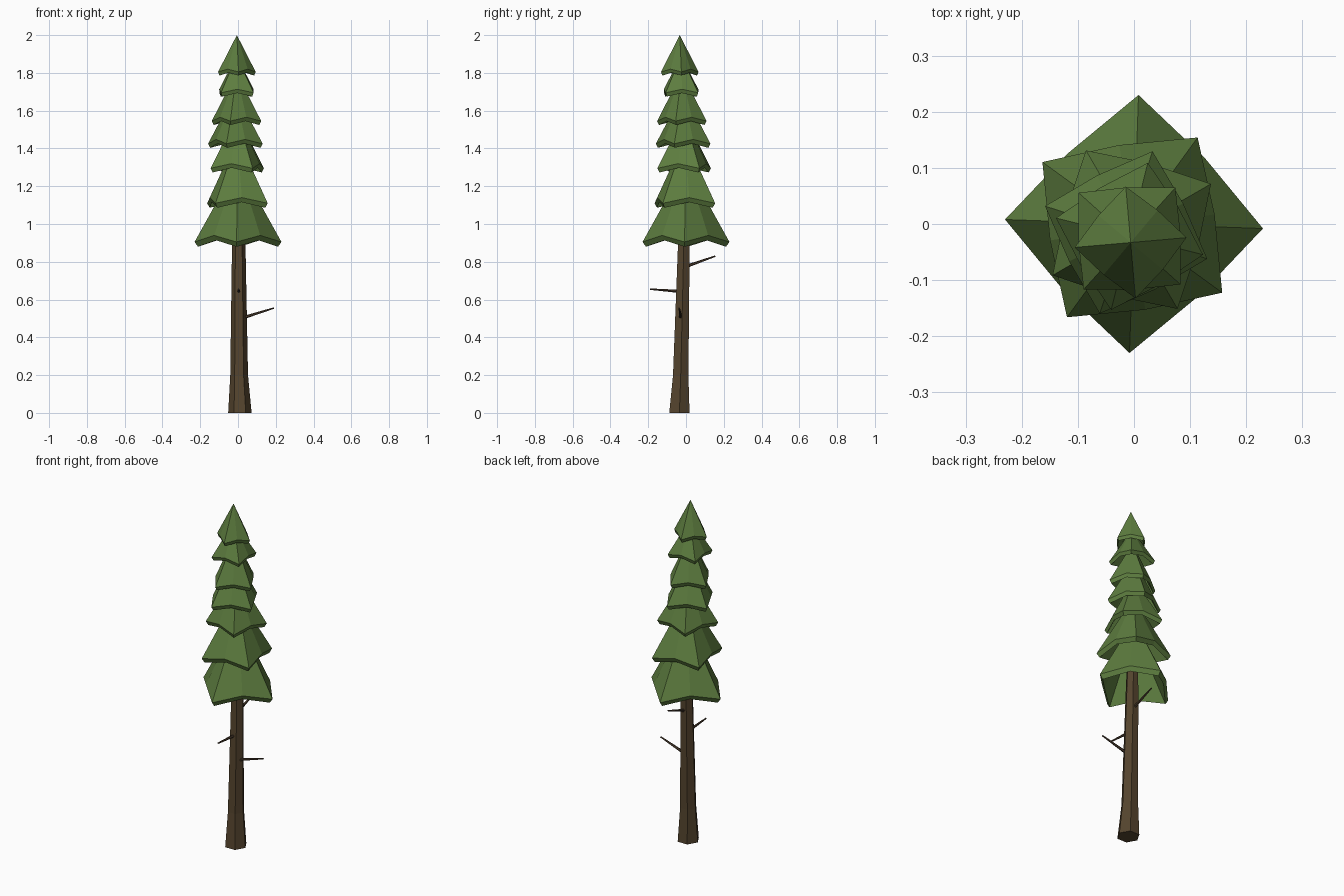
import bpy, bmesh, math
from mathutils import Vector

if "Cube" in bpy.data.objects:
    bpy.data.objects.remove(bpy.data.objects["Cube"])


def material(name, rgb):
    m = bpy.data.materials.new(name)
    m.diffuse_color = (*rgb, 1)
    m.use_nodes = True
    m.node_tree.nodes["Principled BSDF"].inputs["Base Color"].default_value = m.diffuse_color
    return m


GREEN = material("pine green", (0.11, 0.205, 0.05))
BARK = material("bark brown", (0.09, 0.058, 0.027))
TWIG = material("dark twig brown", (0.06, 0.038, 0.022))


def finish(bm, name, mat):
    bmesh.ops.recalc_face_normals(bm, faces=bm.faces)
    me = bpy.data.meshes.new(name)
    bm.to_mesh(me)
    bm.free()
    me.materials.append(mat)
    ob = bpy.data.objects.new(name, me)
    bpy.context.collection.objects.link(ob)
    return ob


def bridge(bm, a, b):
    n = len(a)
    for i in range(n):
        j = (i + 1) % n
        bm.faces.new((a[i], a[j], b[j], b[i]))


def tube(name, stations, sides, mat):
    """Horizontal or tilted rings (centre, radius) joined into a closed tube."""
    bm = bmesh.new()
    axis = Vector(stations[-1][0]) - Vector(stations[0][0])
    flat = abs(axis.normalized().z) < 0.9
    rot = axis.to_track_quat('Z', 'Y') if flat else None
    rings = []
    for c, r in stations:
        ring = []
        for i in range(sides):
            a = 2 * math.pi * i / sides
            p = Vector((r * math.cos(a), r * math.sin(a), 0))
            ring.append(bm.verts.new(Vector(c) + (rot @ p if flat else p)))
        rings.append(ring)
    for a, b in zip(rings, rings[1:]):
        bridge(bm, a, b)
    bm.faces.new(rings[0][::-1])
    bm.faces.new(rings[-1])
    return finish(bm, name, mat)


def tier(name, cx, cy, rim_z, radius, turn, apex_z):
    """Hollow four-pointed skirt: tips droop, valleys sit higher and further in."""
    bm = bmesh.new()
    outer, inner = [], []
    lip = 0.014 + 0.05 * radius
    for i in range(8):
        a = math.radians(turn + 45 * i)
        tip = i % 2 == 0
        r = radius * (1 if tip else 0.75)
        z = rim_z + (0 if tip else 0.15 * radius)
        d = Vector((math.cos(a), math.sin(a), 0))
        outer.append(bm.verts.new(Vector((cx, cy, z)) + d * r))
        inner.append(bm.verts.new(Vector((cx, cy, z - lip)) + d * r * 0.92))
    bridge(bm, outer, inner)
    top = bm.verts.new((cx, cy, apex_z))
    under = bm.verts.new((cx, cy, apex_z - 0.06))
    for i in range(8):
        j = (i + 1) % 8
        bm.faces.new((outer[i], outer[j], top))
        bm.faces.new((inner[j], inner[i], under))
    return finish(bm, name, GREEN)


# Leaning, flared trunk
tube("trunk", [((0.01, -0.035, 0), 0.062), ((0.006, -0.028, 0.2), 0.047),
               ((0.004, -0.012, 0.87), 0.036), ((0, -0.01, 1.2), 0.028)], 6, BARK)

# Bare twigs
for n, (a, b) in enumerate([((0.03, -0.028, 0.505), (0.19, -0.036, 0.555)),
                            ((0.004, -0.03, 0.643), (0.003, -0.19, 0.655)),
                            ((0.004, 0.005, 0.777), (0.008, 0.155, 0.83))]):
    tube(f"twig_{n + 1}", [(a, 0.009), (b, 0.004)], 5, TWIG)

# Foliage tiers: centre x, centre y, rim height, radius, rotation, apex height
TIERS = [
    (0.000, 0.000, 0.905, 0.230, -2, 1.32),
    (-0.003, -0.006, 1.110, 0.198, 54, 1.46),
    (-0.004, -0.010, 1.295, 0.163, 30, 1.58),
    (-0.014, -0.015, 1.425, 0.152, 72, 1.70),
    (-0.008, -0.022, 1.545, 0.135, 76, 1.80),
    (-0.008, -0.026, 1.695, 0.122, 48, 1.89),
    (-0.006, -0.033, 1.805, 0.100, 5, 2.00),
]
for n, t in enumerate(TIERS):
    tier(f"foliage_tier_{n + 1}", *t)
